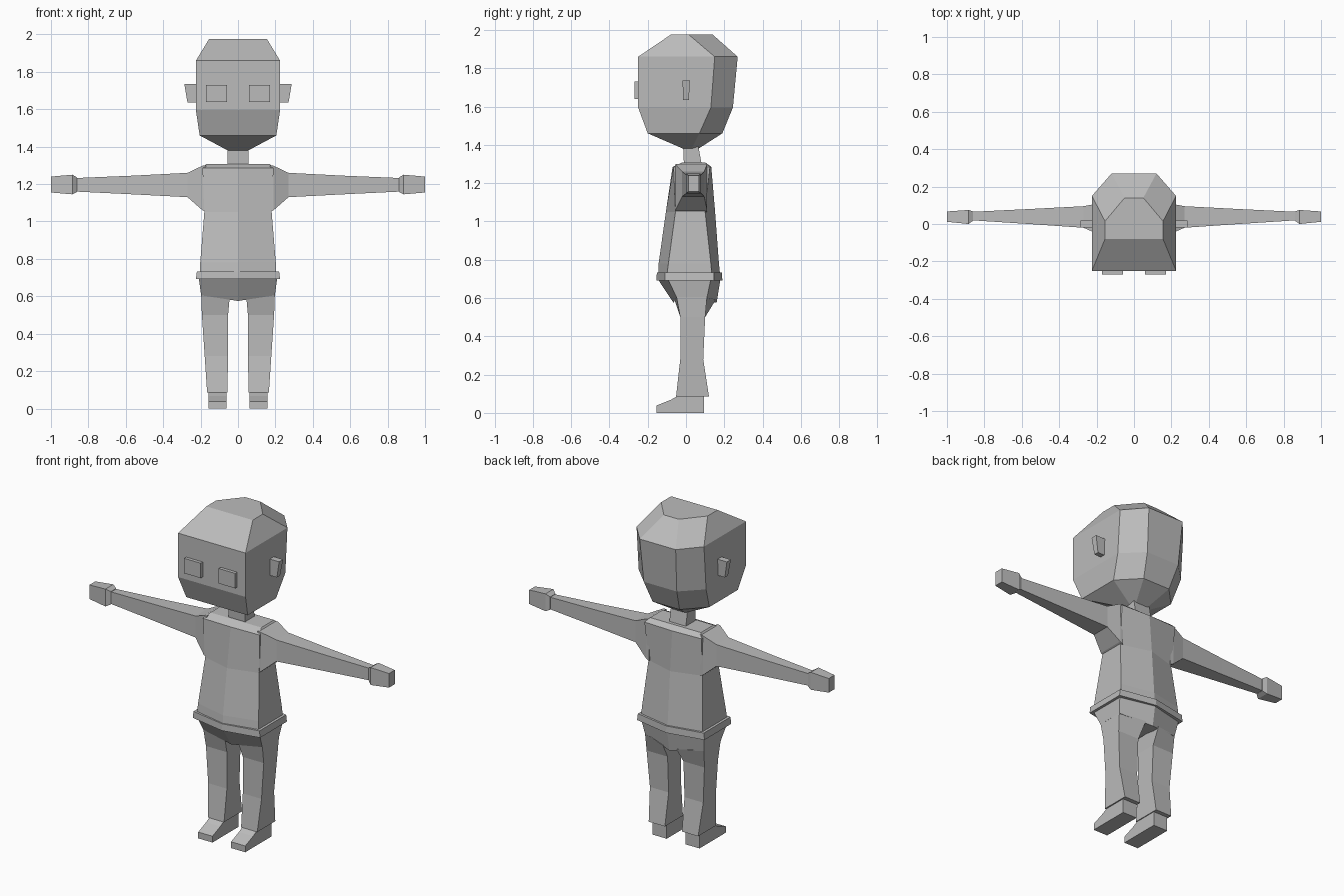
import bpy, bmesh

grey = bpy.data.materials.new("plain grey")
grey.diffuse_color = (0.5, 0.5, 0.5, 1)


def loft(name, rings, mirror=False):
    """Skin a list of equal-length point rings and cap both ends."""
    bm = bmesh.new()
    rows = [[bm.verts.new(p) for p in ring] for ring in rings]
    n = len(rows[0])
    for a, b in zip(rows, rows[1:]):
        for i in range(n):
            bm.faces.new((a[i], a[(i + 1) % n], b[(i + 1) % n], b[i]))
    bm.faces.new(rows[0][::-1])
    bm.faces.new(rows[-1])
    if mirror:
        dup = bmesh.ops.duplicate(bm, geom=bm.verts[:] + bm.edges[:] + bm.faces[:])
        for v in dup["geom"]:
            if isinstance(v, bmesh.types.BMVert):
                v.co.x *= -1
    bmesh.ops.recalc_face_normals(bm, faces=bm.faces)
    me = bpy.data.meshes.new(name)
    bm.to_mesh(me)
    bm.free()
    me.materials.append(grey)
    ob = bpy.data.objects.new(name, me)
    bpy.context.collection.objects.link(ob)
    return ob


def head_ring(z, x, front, side, xb, back):
    return [(-x, front, z), (x, front, z), (x, side, z),
            (xb, back, z), (-xb, back, z), (-x, side, z)]


def body_ring(z, x, yf, yb, cf, cb, drop=0):
    # six sides, pointed at the middle of the chest and back
    return [(0, cf, z - drop), (x, yf, z), (x, yb, z),
            (0, cb, z - drop), (-x, yb, z), (-x, yf, z)]


def box_ring(z, x0, x1, y0, y1):
    return [(x0, y0, z), (x1, y0, z), (x1, y1, z), (x0, y1, z)]


def arm_ring(x, y0, y1, z0, z1):
    return [(x, y0, z0), (x, y1, z0), (x, y1, z1), (x, y0, z1)]


# head, narrowing to the neck
loft("head", [
    head_ring(1.38, 0.055, -0.015, 0.03, 0.04, 0.065),
    head_ring(1.46, 0.205, -0.20, 0.07, 0.09, 0.19),
    head_ring(1.595, 0.225, -0.25, 0.13, 0.11, 0.245),
    head_ring(1.86, 0.225, -0.25, 0.15, 0.12, 0.27),
    head_ring(1.975, 0.155, -0.08, 0.015, 0.05, 0.14)])
loft("neck", [box_ring(1.28, -0.055, 0.055, -0.01, 0.085),
              box_ring(1.39, -0.055, 0.055, -0.015, 0.065)])

# eye blocks and wedge ears
loft("eyes", [box_ring(1.64, 0.06, 0.17, -0.27, -0.24),
              box_ring(1.73, 0.06, 0.17, -0.27, -0.24)], True)
loft("ears", [box_ring(1.635, 0.21, 0.27, -0.015, 0.015),
              box_ring(1.735, 0.21, 0.287, -0.018, 0.02)], True)

# shirt
loft("shirt", [
    body_ring(0.72, 0.205, -0.10, 0.135, -0.145, 0.178),
    body_ring(0.78, 0.202, -0.092, 0.13, -0.143, 0.172),
    body_ring(1.05, 0.18, -0.055, 0.10, -0.105, 0.152),
    body_ring(1.285, 0.19, -0.065, 0.125, -0.07, 0.132),
    body_ring(1.308, 0.17, -0.02, 0.10, -0.02, 0.10)])
loft("shirt_hem", [
    body_ring(0.692, 0.225, -0.11, 0.145, -0.155, 0.19),
    body_ring(0.732, 0.22, -0.11, 0.145, -0.152, 0.187)])

# sleeves and hands
loft("arms", [
    arm_ring(0.17, -0.055, 0.11, 1.05, 1.30),
    arm_ring(0.19, -0.055, 0.11, 1.06, 1.298),
    arm_ring(0.27, -0.02, 0.095, 1.13, 1.26),
    arm_ring(0.56, 0.0, 0.08, 1.145, 1.245),
    arm_ring(0.87, 0.02, 0.065, 1.16, 1.232)], True)
loft("hands", [
    arm_ring(0.86, 0.018, 0.067, 1.158, 1.235),
    arm_ring(0.885, 0.0, 0.075, 1.145, 1.25),
    arm_ring(1.0, 0.012, 0.067, 1.155, 1.24)], True)

# hips and trouser legs
loft("hips", [
    body_ring(0.70, 0.21, -0.095, 0.13, -0.148, 0.18),
    body_ring(0.605, 0.197, -0.05, 0.11, -0.065, 0.16, 0.03)])
loft("legs", [
    [(0.045, -0.06, 0.59), (0.197, -0.05, 0.61), (0.197, 0.11, 0.61), (0.045, 0.155, 0.59)],
    box_ring(0.50, 0.053, 0.193, -0.03, 0.10),
    box_ring(0.28, 0.053, 0.178, -0.03, 0.09),
    box_ring(0.085, 0.057, 0.165, -0.052, 0.12)], True)

# shoes with sloping toes
side = [(-0.155, 0), (0.095, 0), (0.095, 0.09), (-0.04, 0.09),
        (-0.08, 0.068), (-0.155, 0.038)]
loft("shoes", [[(x, y, z) for y, z in side] for x in (0.062, 0.157)], True)
